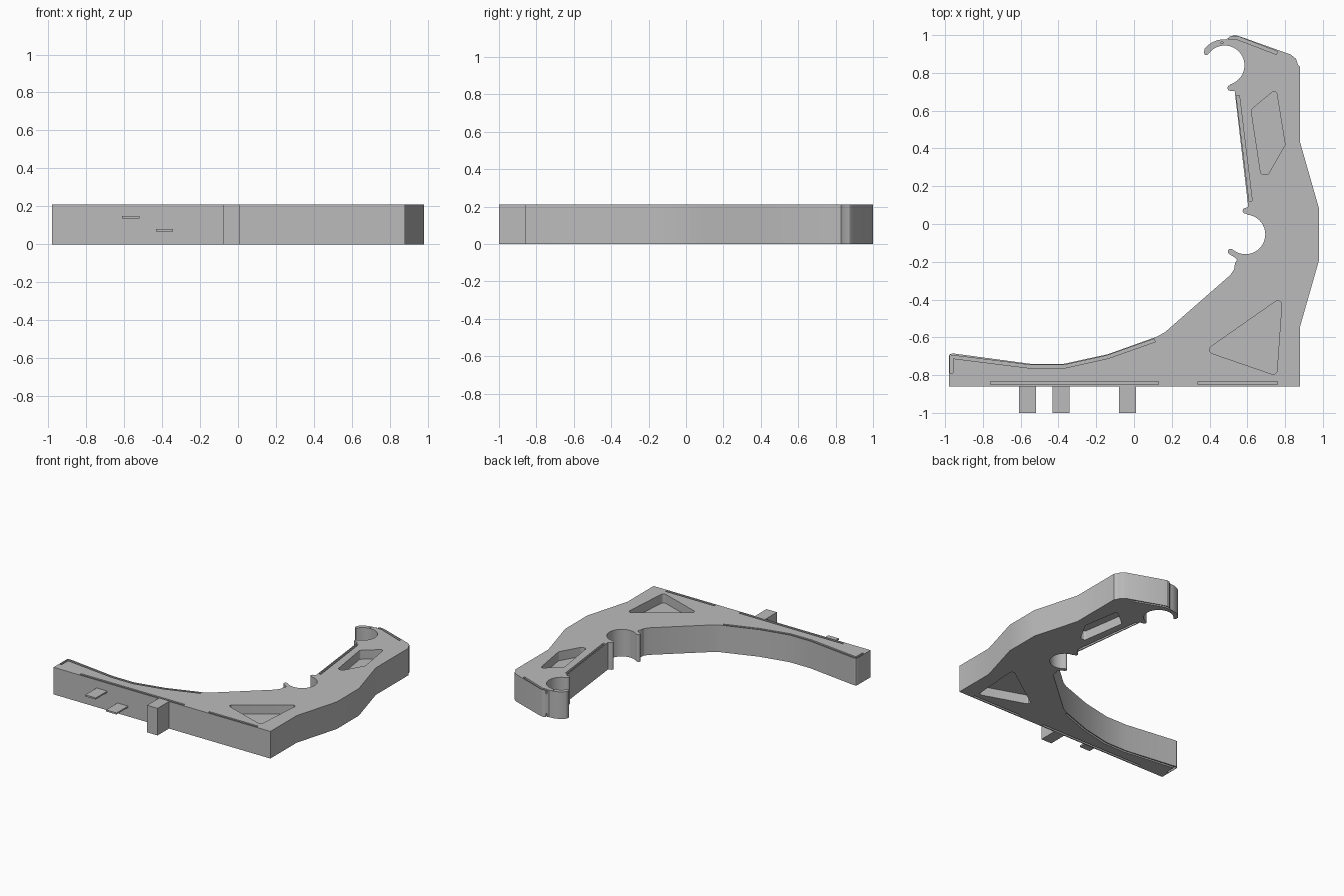
import bpy, bmesh, math
from mathutils import Vector

if "Cube" in bpy.data.objects:
    bpy.data.objects.remove(bpy.data.objects["Cube"])

H = 0.21
grey = bpy.data.materials.new("plain grey")
grey.diffuse_color = (0.5, 0.5, 0.5, 1)
grey.use_nodes = True
grey.node_tree.nodes["Principled BSDF"].inputs["Base Color"].default_value = grey.diffuse_color


def arc(cx, cy, r, a0, a1, n):
    return [(cx + r * math.cos(math.radians(a0 + (a1 - a0) * i / n)),
             cy + r * math.sin(math.radians(a0 + (a1 - a0) * i / n))) for i in range(n + 1)]


def rounded(points, r, n=5):
    """Round every corner of a convex polygon."""
    out = []
    for i, p in enumerate(points):
        p = Vector(p)
        a = (Vector(points[i - 1]) - p).normalized()
        b = (Vector(points[(i + 1) % len(points)]) - p).normalized()
        half = a.angle(b) / 2
        s, e = p + a * r / math.tan(half), p + b * r / math.tan(half)
        c = p + (a + b).normalized() * r / math.sin(half)
        for k in range(n + 1):
            d = (s.lerp(e, k / n) - c).normalized()
            out.append(tuple(c + d * r))
    return out


def strip(path, w):
    """Constant-width outline around an open path."""
    pts = [Vector(p) for p in path]
    left, right = [], []
    for i, p in enumerate(pts):
        d0 = (p - pts[i - 1]).normalized() if i else None
        d1 = (pts[i + 1] - p).normalized() if i < len(pts) - 1 else d0
        d0 = d0 or d1
        n0, n1 = Vector((-d0.y, d0.x)), Vector((-d1.y, d1.x))
        m = (n0 + n1).normalized()
        m *= w / 2 / m.dot(n0)
        left.append(tuple(p + m))
        right.append(tuple(p - m))
    return left + right[::-1]


def prism(bm, outline, z0, z1):
    face = bm.faces.new([bm.verts.new((x, y, z0)) for x, y in outline])
    geo = bmesh.ops.extrude_face_region(bm, geom=[face])
    top = [v for v in geo["geom"] if isinstance(v, bmesh.types.BMVert)]
    bmesh.ops.translate(bm, verts=top, vec=(0, 0, z1 - z0))


def make(name, prisms):
    bm = bmesh.new()
    for outline, z0, z1 in prisms:
        prism(bm, outline, z0, z1)
    bmesh.ops.recalc_face_normals(bm, faces=bm.faces)
    me = bpy.data.meshes.new(name)
    bm.to_mesh(me)
    bm.free()
    me.materials.append(grey)
    ob = bpy.data.objects.new(name, me)
    bpy.context.collection.objects.link(ob)
    return ob


# Bracket outline, counterclockwise from the front left corner
outline = [(-0.98, -0.86), (0.88, -0.86), (0.88, -0.54), (0.98, -0.19), (0.98, 0.08),
           (0.88, 0.43), (0.88, 0.83)]
outline += [(0.868, 0.845), (0.857, 0.875), (0.83, 0.897), (0.56, 0.993), (0.535, 1.0),
            (0.51, 0.994), (0.49, 0.978)]
# upper hook and its tip
outline += arc(0.48, 0.84, 0.138, 92, 140, 8)
outline += [(0.37, 0.905), (0.376, 0.894), (0.388, 0.894)]
outline += arc(0.48, 0.84, 0.105, 142, -75, 28)
outline += arc(0.51, 0.72, 0.015, 90, 270, 6)
outline += [(0.533, 0.704), (0.605, 0.09)]
# lower round seat
outline += arc(0.59, 0.07, 0.015, 90, 270, 6)
outline += arc(0.59, -0.055, 0.105, 83, -130, 28)
outline += arc(0.511, -0.146, 0.015, 55, 240, 6)
outline += [(0.53, -0.175), (0.546, -0.19), (0.535, -0.205), (0.53, -0.24), (0.51, -0.27)]
# sweeping inner edge of the long arm
outline += [(0.165, -0.572), (0.12, -0.597), (-0.14, -0.69), (-0.37, -0.74),
            (-0.55, -0.74), (-0.96, -0.685), (-0.975, -0.69), (-0.98, -0.70)]
bracket = make("bracket", [(outline, 0, H)])

# Pockets and grooves, sunk into both faces
triangle = rounded([(0.375, -0.672), (0.755, -0.803), (0.785, -0.385)], 0.02)
window = rounded([(0.62, 0.605), (0.672, 0.262), (0.71, 0.262), (0.80, 0.42), (0.752, 0.715)], 0.015)
grooves = [strip(p, 0.016) for p in (
    [(-0.967, -0.79), (-0.967, -0.703), (-0.55, -0.755), (-0.37, -0.755), (-0.14, -0.704), (0.11, -0.616)],
    [(0.55, 0.68), (0.618, 0.12)],
    [(0.50, 0.984), (0.545, 0.986), (0.757, 0.905)],
    [(-0.76, -0.843), (0.13, -0.843)],
    [(0.34, -0.843), (0.76, -0.843)])]
dot = arc(0.465, 0.96, 0.006, 0, 324, 9)
cuts = []
for shape, depth in [(triangle, 0.07), (window, 0.07), (dot, 0.03)] + [(g, 0.03) for g in grooves]:
    cuts += [(shape, H - depth, H + 0.05), (shape, -0.05, depth)]
cutter = make("pocket_cutter", cuts)
mod = bracket.modifiers.new("pockets", "BOOLEAN")
mod.operation, mod.solver, mod.object = "DIFFERENCE", "EXACT", cutter
bpy.context.view_layer.update()
bracket.data = bpy.data.meshes.new_from_object(
    bracket.evaluated_get(bpy.context.evaluated_depsgraph_get()))
bracket.modifiers.clear()
bpy.data.objects.remove(cutter)

# Front tabs: two thin plates and one full-height post
for name, x, z0, z1 in (("upper_tab", -0.565, 0.137, 0.149), ("lower_tab", -0.387, 0.068, 0.08),
                        ("post", -0.035, 0, H)):
    w = 0.045
    make(name, [([(x - w, -1), (x + w, -1), (x + w, -0.855), (x - w, -0.855)], z0, z1)])

# Smooth curved walls, keep corners crisp
bpy.ops.object.select_all(action="DESELECT")
bracket.select_set(True)
bpy.context.view_layer.objects.active = bracket
bpy.ops.object.shade_smooth_by_angle(angle=math.radians(20))
